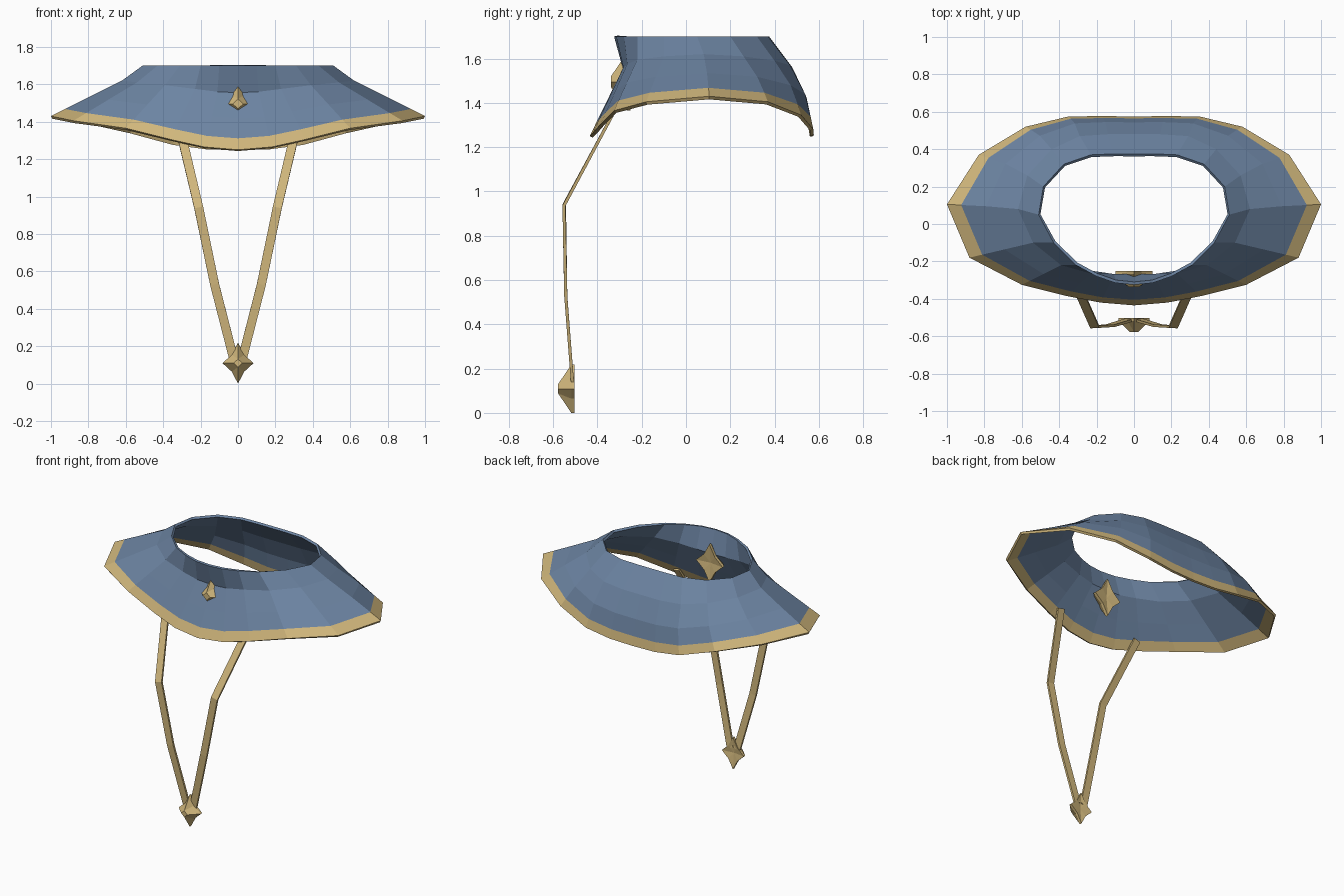
import bpy, bmesh
from mathutils import Vector

cube = bpy.data.objects.get("Cube")
if cube:
    bpy.data.objects.remove(cube)


def material(name, color):
    mat = bpy.data.materials.new(name)
    mat.use_nodes = True
    mat.diffuse_color = (*color, 1)
    shader = next(n for n in mat.node_tree.nodes if n.type == "BSDF_PRINCIPLED")
    shader.inputs["Base Color"].default_value = (*color, 1)
    return mat


blue = material("slate blue", (0.15, 0.23, 0.36))
gold = material("pale gold", (0.63, 0.47, 0.20))


def finish(name, bm, materials, mirrored=False):
    mesh = bpy.data.meshes.new(name)
    bm.to_mesh(mesh)
    bm.free()
    for mat in materials:
        mesh.materials.append(mat)
    obj = bpy.data.objects.new(name, mesh)
    bpy.context.collection.objects.link(obj)
    if mirrored:
        mirror = obj.modifiers.new("mirror", "MIRROR")
        mirror.use_clip = True
    return obj


# Collar: half rings running from the front centre round to the back centre
rim = [(0, -.325), (.1, -.315), (.2, -.28), (.31, -.22), (.43, -.1), (.51, .05),
       (.485, .2), (.375, .32), (.23, .37), (.11, .375), (0, .375)]
waist = [(0, -.285, 1.555), (.11, -.283, 1.56), (.23, -.265, 1.575), (.39, -.22, 1.595),
         (.54, -.1, 1.61), (.62, .08, 1.62), (.57, .26, 1.61), (.44, .4, 1.59),
         (.29, .47, 1.57), (.14, .48, 1.56), (0, .48, 1.56)]
hem = [(0, -.435, 1.25), (.18, -.42, 1.265), (.36, -.385, 1.305), (.6, -.325, 1.365),
       (.88, -.18, 1.405), (1, .105, 1.43), (.83, .37, 1.405), (.58, .52, 1.345),
       (.35, .575, 1.28), (.17, .577, 1.255), (0, .575, 1.25)]
rim = [Vector((x, y, 1.7)) for x, y in rim]
waist = [Vector(p) for p in waist]
hem = [Vector(p) for p in hem]


def between(amount, bulge):
    ring = [a.lerp(b, amount) for a, b in zip(hem, waist)]
    for p in ring:
        p.y += bulge * max(0, p.y) * 2
    return ring


rings = [hem, between(.2, .008), between(.55, .02), waist, rim]
bm = bmesh.new()
grid = [[bm.verts.new(p) for p in ring] for ring in rings]
for level, (low, high) in enumerate(zip(grid, grid[1:])):
    for i in range(len(low) - 1):
        face = bm.faces.new((low[i], low[i + 1], high[i + 1], high[i]))
        face.material_index = 1 if level == 0 else 0
collar = finish("collar", bm, [blue, gold], mirrored=True)
shell = collar.modifiers.new("thickness", "SOLIDIFY")
shell.thickness = .016
shell.offset = -1

# Straps: flat bands bent along a path
path = [Vector(p) for p in ((.305, -.335, 1.34), (.21, -.55, .94),
                            (.125, -.543, .53), (.025, -.513, .14))]
bm = bmesh.new()
sections = []
for i, p in enumerate(path):
    tangent = (path[min(i + 1, len(path) - 1)] - path[max(i - 1, 0)]).normalized()
    wide = Vector((1, 0, 0))
    wide = (wide - tangent * wide.dot(tangent)).normalized() * .024
    deep = tangent.cross(wide).normalized() * .007
    sections.append([bm.verts.new(p + wide * a + deep * b)
                     for a, b in ((-1, -1), (1, -1), (1, 1), (-1, 1))])
for a, b in zip(sections, sections[1:]):
    for k in range(4):
        n = (k + 1) % 4
        bm.faces.new((a[k], a[n], b[n], b[k]))
bm.faces.new(sections[0])
bm.faces.new(sections[-1])
bmesh.ops.recalc_face_normals(bm, faces=bm.faces)
finish("straps", bm, [gold], mirrored=True)


# Jewel: four-pointed faceted star with a small flat front
def jewel(name, centre, half_width, half_height, depth):
    centre = Vector(centre)
    bm = bmesh.new()

    def vert(x, y, z):
        return bm.verts.new(centre + Vector((x * half_width, y * depth, z * half_height)))

    corners = [(1, 0), (0, 1), (-1, 0), (0, -1)]
    back, front, table = [], [], []
    for (x, z), (u, w) in zip(corners, corners[1:] + corners[:1]):
        for a, b in ((x, z), ((x + u) * .41, (z + w) * .41)):
            back.append(vert(a, 0, b))
            front.append(vert(a, -.2, b))
        table.append(vert(x * .28, -1, z * .2))
    hub = vert(0, -.15, 0)
    for i in range(8):
        n = (i + 1) % 8
        bm.faces.new((back[i], back[n], front[n], front[i]))
        bm.faces.new((back[i], back[n], hub))
        tip = table[((i + 1) // 2) % 4]
        bm.faces.new((front[i], front[n], tip))
    for i in range(4):
        bm.faces.new((front[2 * i + 1], table[i], table[(i + 1) % 4]))
    bm.faces.new(table)
    bmesh.ops.recalc_face_normals(bm, faces=bm.faces)
    return finish(name, bm, [gold])


jewel("pendant_jewel", (0, -.503, .109), .083, .109, .074)
jewel("collar_jewel", (0, -.25, 1.495), .1, .13, .088)
